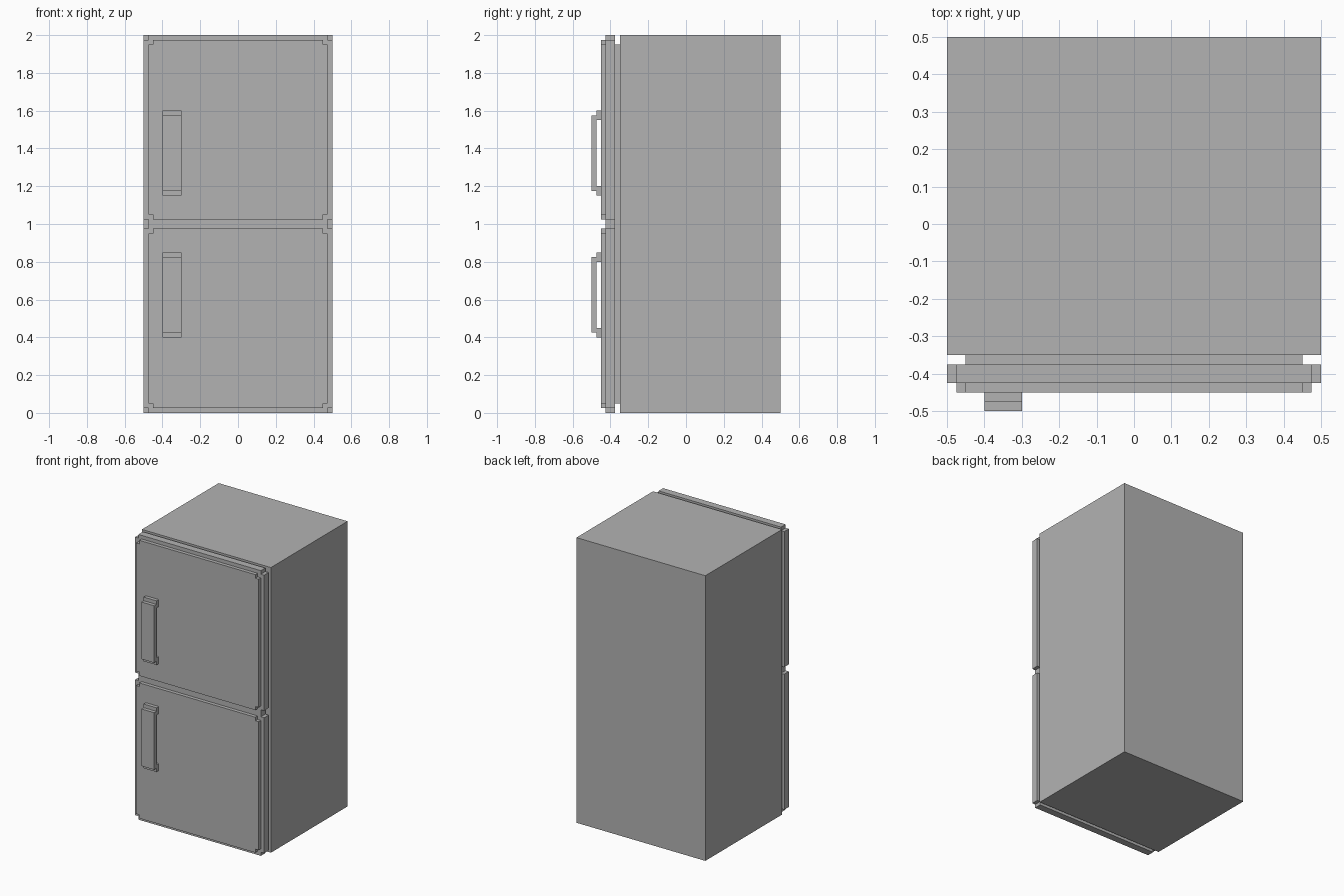
import bpy, bmesh

cube = bpy.data.objects.get("Cube")
if cube:
    bpy.data.objects.remove(cube, do_unlink=True)

grey = bpy.data.materials.new("light grey")
grey.use_nodes = True
colour = (0.45, 0.45, 0.45, 1)
grey.diffuse_color = colour
grey.node_tree.nodes["Principled BSDF"].inputs["Base Color"].default_value = colour

STEP = 0.025  # panel thickness and corner notch


def prism(name, outline, axis, start, end):
    """Extrude a flat outline along x or y."""
    bm = bmesh.new()
    place = (lambda a, b: (start, a, b)) if axis == "x" else (lambda a, b: (a, start, b))
    face = bm.faces.new([bm.verts.new(place(a, b)) for a, b in outline])
    grown = bmesh.ops.extrude_face_region(bm, geom=[face])["geom"]
    depth = end - start
    offset = (depth, 0, 0) if axis == "x" else (0, depth, 0)
    verts = [v for v in grown if isinstance(v, bmesh.types.BMVert)]
    bmesh.ops.translate(bm, vec=offset, verts=verts)
    bmesh.ops.recalc_face_normals(bm, faces=bm.faces)
    mesh = bpy.data.meshes.new(name)
    bm.to_mesh(mesh)
    bm.free()
    mesh.materials.append(grey)
    obj = bpy.data.objects.new(name, mesh)
    bpy.context.collection.objects.link(obj)
    return obj


def rectangle(a0, b0, a1, b1):
    return [(a0, b0), (a1, b0), (a1, b1), (a0, b1)]


def notched(half_x, z0, z1):
    """Rectangle with a square step cut from each corner."""
    x, n = half_x, STEP
    return [(n - x, z0), (x - n, z0), (x - n, z0 + n), (x, z0 + n),
            (x, z1 - n), (x - n, z1 - n), (x - n, z1), (n - x, z1),
            (n - x, z1 - n), (-x, z1 - n), (-x, z0 + n), (n - x, z0 + n)]


# Cabinet and the recessed seal behind the doors
prism("cabinet", rectangle(-0.5, 0, 0.5, 2), "y", -0.35, 0.5)
prism("door_seal", rectangle(-0.45, 0.05, 0.45, 1.95), "y", -0.375, -0.35)

# Two stepped doors, each with a bracket handle
for label, base, grip in (("lower", 0, 0.4), ("upper", 1, 1.15)):
    prism(label + "_door", notched(0.5, base, base + 1), "y", -0.425, -0.375)
    prism(label + "_door_panel", notched(0.475, base + STEP, base + 1 - STEP),
          "y", -0.45, -0.425)
    top = grip + 0.45
    bracket = [(-0.45, grip), (-0.475, grip), (-0.475, grip + STEP),
               (-0.5, grip + STEP), (-0.5, top - STEP), (-0.475, top - STEP),
               (-0.475, top), (-0.45, top), (-0.45, top - 0.05),
               (-0.475, top - 0.05), (-0.475, grip + 0.05), (-0.45, grip + 0.05)]
    prism(label + "_handle", bracket, "x", -0.4, -0.3)
